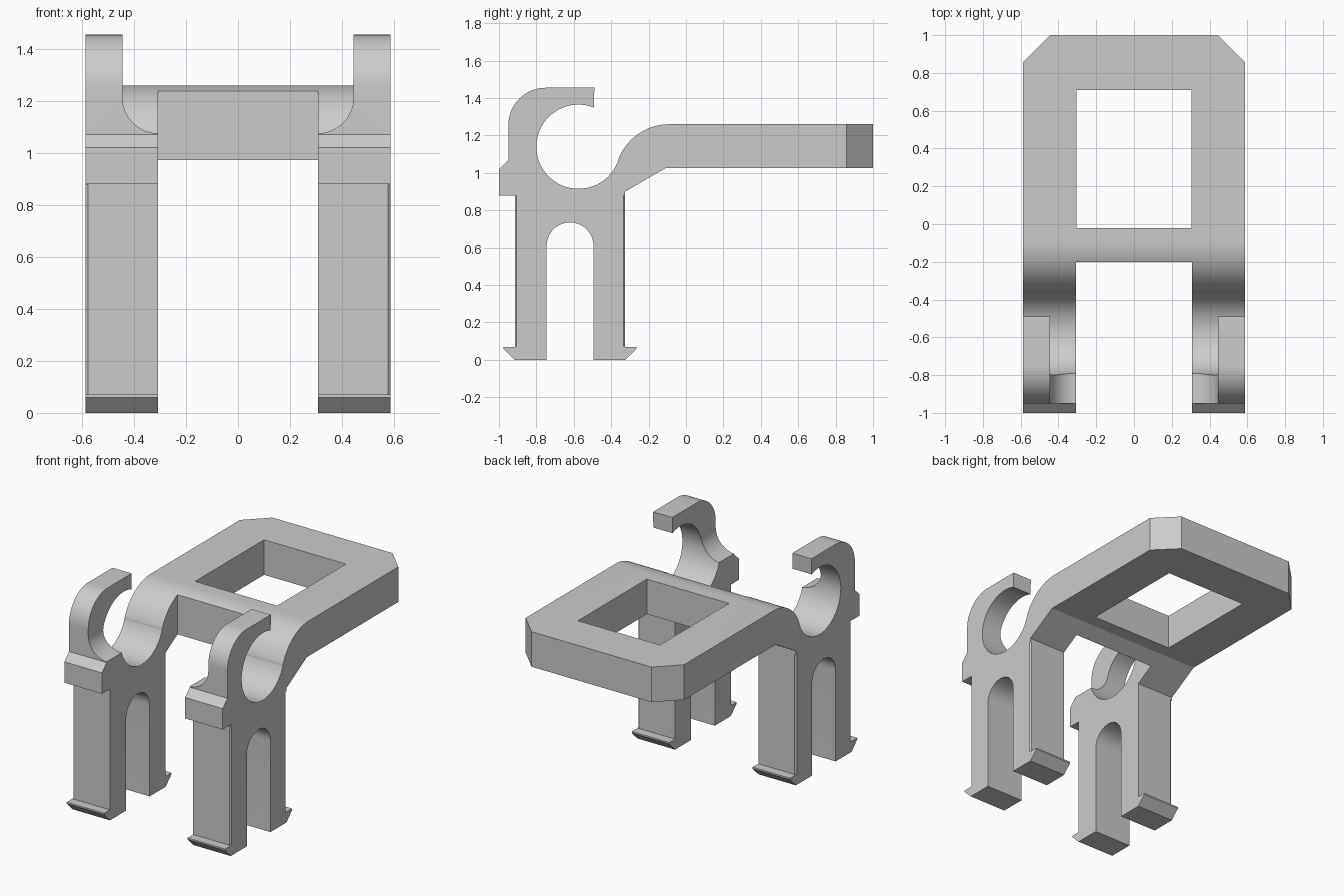
import bpy, bmesh
from math import sin, cos, radians

cube = bpy.data.objects.get("Cube")
if cube:
    bpy.data.objects.remove(cube)

HALF = 0.587   # half width of the bracket
GAP = 0.308    # half width of the opening between the legs


def arc(cx, cy, r, start, end, n):
    """Points on a circular arc, angles in degrees."""
    angles = [radians(start + (end - start) * i / n) for i in range(n + 1)]
    return [(cx + r * cos(a), cy + r * sin(a)) for a in angles]


def prism(name, points, axis, low, high):
    """Extrude a 2D outline along x, y or z."""
    place = {"x": lambda a, b, t: (t, a, b),
             "y": lambda a, b, t: (a, t, b),
             "z": lambda a, b, t: (a, b, t)}[axis]
    bm = bmesh.new()
    ends = [[bm.verts.new(place(a, b, t)) for a, b in points] for t in (low, high)]
    for ring in ends:
        bm.faces.new(ring)
    for i in range(len(points)):
        j = (i + 1) % len(points)
        bm.faces.new((ends[0][i], ends[0][j], ends[1][j], ends[1][i]))
    bmesh.ops.recalc_face_normals(bm, faces=bm.faces)
    mesh = bpy.data.meshes.new(name)
    bm.to_mesh(mesh)
    bm.free()
    obj = bpy.data.objects.new(name, mesh)
    bpy.context.collection.objects.link(obj)
    return obj


def rectangle(x0, x1, y0, y1):
    return [(x0, y0), (x1, y0), (x1, y1), (x0, y1)]


def cut(body, cutter):
    cutter.hide_render = True
    mod = body.modifiers.new("cut", "BOOLEAN")
    mod.operation = "DIFFERENCE"
    mod.solver = "EXACT"
    mod.object = cutter
    bpy.context.view_layer.objects.active = body
    bpy.ops.object.modifier_apply(modifier=mod.name)
    bpy.data.objects.remove(cutter)


# Side outline: hook, front lug, snap legs with arched slot, rear arm
outline = [(-0.49, 1.455)]
outline += arc(-0.75, 1.255, 0.2, 90, 180, 20)
outline += [(-0.95, 1.07), (-1, 1.02), (-1, 0.88), (-0.915, 0.88),
            (-0.915, 0.07), (-0.975, 0.07), (-0.975, 0.06), (-0.915, 0), (-0.745, 0)]
outline += arc(-0.62, 0.61, 0.125, 180, 0, 24)
outline += [(-0.495, 0), (-0.325, 0), (-0.265, 0.06), (-0.265, 0.07), (-0.325, 0.07),
            (-0.325, 0.9), (-0.11, 1.025), (1, 1.025), (1, 1.26)]
outline += arc(-0.09, 0.97, 0.29, 90, 160.7, 20)
outline += arc(-0.575, 1.14, 0.225, -20, -291.5, 56)   # pipe seat
bracket = prism("clip_bracket", outline, "x", -HALF, HALF)

# Opening between the two leg pairs, and the window in the rear frame
cut(bracket, prism("leg_gap", rectangle(-GAP, GAP, -1.1, -0.2), "z", -0.1, 1.6))
cut(bracket, prism("window", rectangle(-0.304, 0.304, -0.02, 0.71), "z", 0.9, 1.4))

# Narrowing of the hooks, with a rounded lower corner on each side
fillet = arc(0.305, 1.215, 0.14, 0, -90, 16)
notch = [(0.445, 1.6)] + fillet
notch += [(-x, z) for x, z in reversed(notch)]
cut(bracket, prism("hook_notch", notch, "y", -1.1, -0.44))

# Chamfered rear corners and eased outer leg edges
for s in (-1, 1):
    corner = [(s * HALF, 0.858), (s * 0.445, 1), (s * 0.445, 1.1), (s * 0.7, 1.1), (s * 0.7, 0.858)]
    cut(bracket, prism("rear_corner", corner, "z", 0.9, 1.4))
    for y, d in ((-0.915, 1), (-0.325, -1)):
        edge = [(s * HALF - s * 0.01, y), (s * HALF, y + d * 0.01),
                (s * HALF + s * 0.01, y + d * 0.01), (s * HALF + s * 0.01, y - d * 0.01),
                (s * HALF - s * 0.01, y - d * 0.01)]
        cut(bracket, prism("leg_edge", edge, "z", 0.071, 0.879))

# Single grey plastic
grey = bpy.data.materials.new("grey_plastic")
grey.use_nodes = True
colour = (0.6, 0.6, 0.6, 1)
grey.diffuse_color = colour
grey.node_tree.nodes["Principled BSDF"].inputs["Base Color"].default_value = colour
bracket.data.materials.clear()
bracket.data.materials.append(grey)
for face in bracket.data.polygons:
    face.material_index = 0

bpy.ops.object.select_all(action="DESELECT")
bracket.select_set(True)
bpy.context.view_layer.objects.active = bracket
bpy.ops.object.shade_smooth_by_angle(angle=radians(25))
